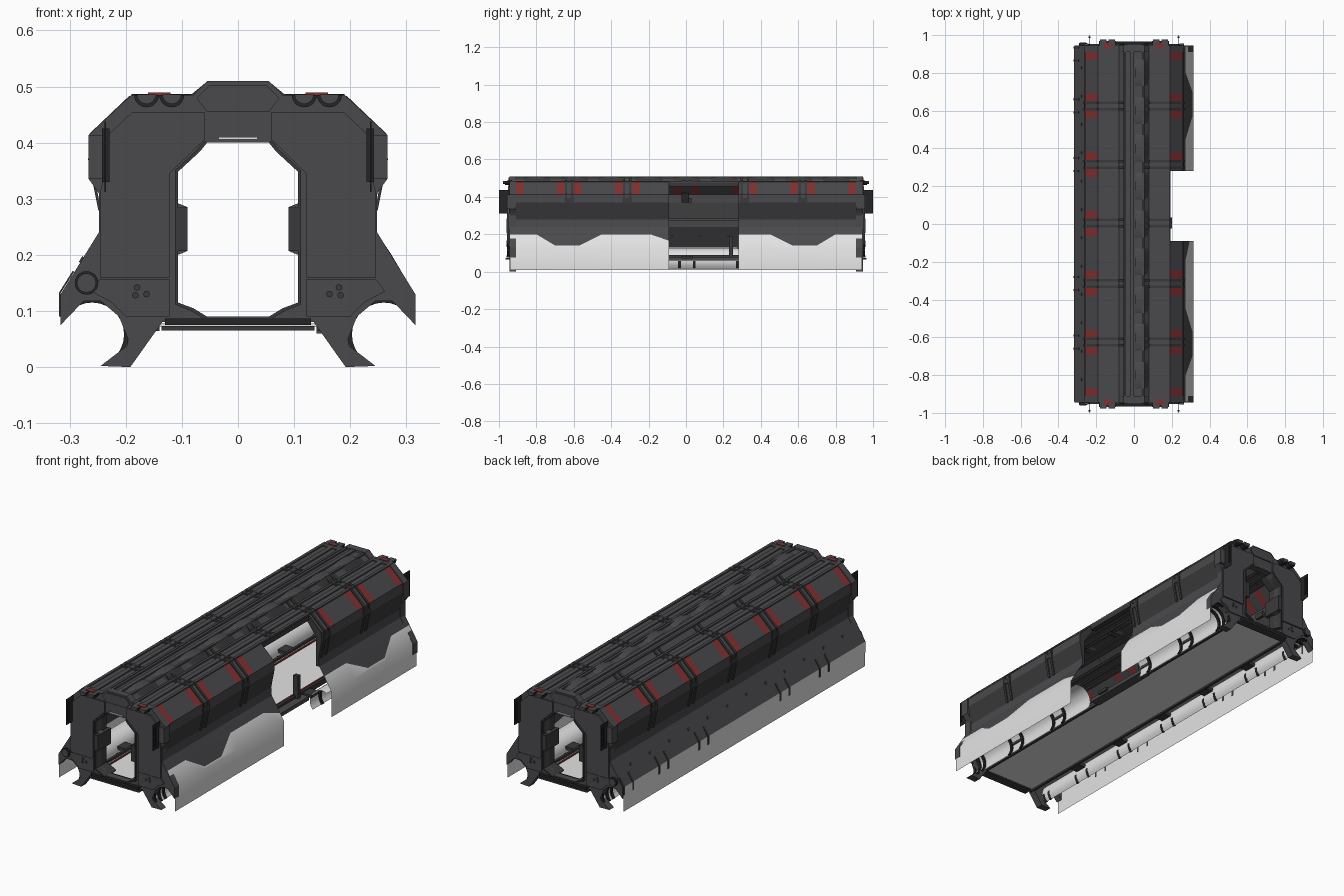
import bpy, bmesh, math
from mathutils import Vector

if "Cube" in bpy.data.objects:
    bpy.data.objects.remove(bpy.data.objects["Cube"])

def material(name, c):
    m = bpy.data.materials.new(name)
    m.diffuse_color = (*c, 1)
    m.use_nodes = True
    m.node_tree.nodes["Principled BSDF"].inputs["Base Color"].default_value = m.diffuse_color
    return m

DARK = material("dark grey metal", (0.068, 0.068, 0.074))
COAL = material("charcoal metal", (0.042, 0.042, 0.045))
BLACK = material("black trim", (0.018, 0.018, 0.019))
RED = material("dull red", (0.23, 0.03, 0.03))
LIGHT = material("light grey panel", (0.77, 0.77, 0.77))

def finish(name, bm, mats, smooth=False):
    me = bpy.data.meshes.new(name)
    bm.to_mesh(me)
    bm.free()
    for m in mats:
        me.materials.append(m)
    ob = bpy.data.objects.new(name, me)
    bpy.context.collection.objects.link(ob)
    if smooth:
        for p in me.polygons:
            p.use_smooth = True
    return ob

def sheet(name, rows, mats, pick=None, thick=0, smooth=False):
    """Grid of quads through rows of points; pick(i, j) gives the material slot."""
    bm = bmesh.new()
    vs = [[bm.verts.new(p) for p in r] for r in rows]
    for i in range(len(rows) - 1):
        for j in range(len(rows[0]) - 1):
            f = bm.faces.new((vs[i][j], vs[i + 1][j], vs[i + 1][j + 1], vs[i][j + 1]))
            f.material_index = pick(i, j) if pick else 0
    bm.normal_update()
    out = 0
    for f in bm.faces:
        c = f.calc_center_median()
        out += f.normal.dot(Vector((c.x, 0, c.z - 0.25))) * f.calc_area()
    if out < 0:
        bmesh.ops.reverse_faces(bm, faces=bm.faces[:])
    ob = finish(name, bm, mats, smooth)
    if thick:
        md = ob.modifiers.new("thickness", "SOLIDIFY")
        md.thickness, md.offset = thick, 1
    return ob

def strip(name, pts, ys, mats, pick=None, thick=0, smooth=False):
    return sheet(name, [[(x, y, z) for x, z in pts] for y in ys], mats, pick, thick, smooth)

def plate(name, pts, y0, y1, mat):
    """Front-view outline extruded along y."""
    bm = bmesh.new()
    f = bm.faces.new([bm.verts.new((x, y0, z)) for x, z in pts])
    r = bmesh.ops.extrude_face_region(bm, geom=[f])
    for v in r["geom"]:
        if isinstance(v, bmesh.types.BMVert):
            v.co.y = y1
    bmesh.ops.recalc_face_normals(bm, faces=bm.faces[:])
    return finish(name, bm, [mat])

def box(name, x0, x1, y0, y1, z0, z1, mat):
    return plate(name, [(x0, z0), (x1, z0), (x1, z1), (x0, z1)], y0, y1, mat)

def disc(name, x, z, r, y0, y1, mat, n=20, turn=2.0):
    """Cylinder along y; turn=1 keeps only the lower half."""
    k1 = n if turn == 2 else n + 1
    return plate(name, [(x + r * math.cos(math.pi + turn * math.pi * k / n),
                         z + r * math.sin(math.pi + turn * math.pi * k / n)) for k in range(k1)], y0, y1, mat)

def side(pts, s):
    return [(s * x, z) for x, z in pts]

END, G0, G1 = 0.94, -0.09, 0.28            # body end, side doorway limits
SEAMS = [-0.625, -0.315, 0.005, 0.315, 0.625]
STRIPES = [-0.89, -0.67, -0.58, -0.36, -0.265, -0.045, 0.05, 0.27, 0.36, 0.58, 0.67, 0.89]
SPANS = {-1: [(-END, END)], 1: [(-END, G0), (G1, END)]}
SLOPE = [(0.19, 0.48), (0.26, 0.414)]
WALL = [(0.26, 0.414), (0.262, 0.37), (0.244, 0.28), (0.247, 0.24)]
ROOF = [(-0.19, 0.48), (-0.08, 0.48), (-0.055, 0.5), (0.055, 0.5), (0.08, 0.48), (0.19, 0.48)]

# roof shell and its lengthwise ridges
strip("roof_shell", ROOF, [-END, END], [DARK])
for s in (-1, 1):
    for x, w in ((0.09, 0.006), (0.135, 0.012), (0.183, 0.007)):
        box("roof_ridge", s * x - w, s * x + w, -END, END, 0.474, 0.486, DARK)
    box("roof_crest_rail", s * 0.048 - 0.006, s * 0.048 + 0.006, -END, END, 0.495, 0.508, DARK)
box("roof_spine", -0.02, 0.0, -END, END, 0.495, 0.508, DARK)

# curved roof hatches between the spine and the right-hand rail
for k in range(9):
    cy = -0.8 + 0.2 * k
    arc = [(cy + 0.085 * math.sin(a), 0.49 + 0.019 * math.cos(a))
           for a in [math.pi * (t / 8 - 0.5) for t in range(9)]]
    sheet("roof_hatch", [[(x, y, z) for y, z in arc] for x in (0.004, 0.056)], [DARK], smooth=True)
    sheet("hatch_cheek", [[(0.056, y, z) for y, z in arc], [(0.077, y, 0.482) for y, z in arc]], [COAL])

# flared right skirt lower edge: (y, z) for the dark part, mirrored about y = 0
DIP = [(0.94, 0.2), (0.8, 0.2), (0.7, 0.14), (0.57, 0.14), (0.45, 0.2), (0.28, 0.2)]
EDGE = {-1: [(-y, z) for y, z in DIP] + [(-0.19, 0.2), (G0, 0.165)], 1: DIP}

for s in (-1, 1):
    for y0, y1 in SPANS[s]:
        # sloped shoulder, with red bands cut into it
        red = [t for t in STRIPES if y0 < t - 0.02 and t + 0.02 < y1]
        ys = [y0] + [t + d for t in red for d in (-0.02, 0.02)] + [y1]
        strip("shoulder", side(SLOPE, s), ys, [DARK, RED], lambda i, j: i % 2)
        strip("side_wall", side(WALL, s), [y0, y1], [DARK, COAL], lambda i, j: 1 if j == 1 else 0)
        # lower service trough
        a = [math.radians(115 - 155 * k / 12) for k in range(13)]
        tr = [(-0.26 + 0.065 * math.cos(t), 0.06 + 0.065 * math.sin(t)) for t in a]
        strip("service_trough", side(tr, -s), [y0, y1], [LIGHT], smooth=True)
        # trough clamps, paired at each seam and bunched at the ends
        clamps = [t + d for t in SEAMS for d in (-0.04, 0.04)]
        clamps += [e * v for e in (-1, 1) for v in (0.935, 0.9, 0.865)]
        for c in clamps:
            if y0 - 0.01 <= c - 0.008 and c + 0.008 <= y1 + 0.01:
                strip("trough_clamp", [(-s * x, z - 0.002) for x, z in tr],
                      [c - 0.007, c + 0.007], [BLACK], thick=0.008)
        # shoulder straps in pairs at the seams, between the red bands
        for t in SEAMS:
            for d in (-0.017, 0.017):
                if y0 < t + d - 0.01 and t + d + 0.01 < y1:
                    strip("shoulder_strap", side(SLOPE + WALL[1:3], s),
                          [t + d - 0.006, t + d + 0.006], [COAL], thick=0.005)
            if y0 < t - 0.03 and t + 0.03 < y1:
                box("wall_bracket", s * 0.25, s * 0.266, t - 0.025, t + 0.025, 0.37, 0.395, COAL)

# left skirt: dark slope above a light vertical panel
strip("left_skirt", [(-0.247, 0.24), (-0.317, 0.13), (-0.317, 0.01)], [-END, END],
      [DARK, LIGHT], lambda i, j: j)
for t in (-0.625, -0.315, 0.315, 0.625, 0.9):
    for d in (-0.035, 0.035):
        strip("skirt_strap", [(-0.292, 0.17), (-0.316, 0.132), (-0.316, 0.09)],
              [t + d - 0.006, t + d + 0.006], [COAL], thick=0.003)
for k in range(12):
    y = -0.83 + 0.15 * k
    strip("skirt_stud", [(-0.275, 0.196), (-0.281, 0.186)], [y, y + 0.014], [COAL], thick=0.003)

# right skirt: dark flared upper part with dips, light lower panel, open at the doorway
for e in EDGE.values():
    rows = []
    for y, z in e:
        x = 0.25 + (0.24 - z) * 0.591
        rows.append([(0.247, y, 0.24), (x, y, z), (0.314, y, 0.13), (0.314, y, 0.01)])
    sheet("right_skirt", rows, [DARK, LIGHT], lambda i, j: min(j, 1), smooth=True)

# roof straps across the top at each seam
for t in SEAMS:
    for d in (-0.017, 0.017):
        for s in (-1, 1):
            strip("roof_strap", side(ROOF[3:], s), [t + d - 0.006, t + d + 0.006], [COAL], thick=0.007)

# doorway surround on the right side
box("doorway_header", 0.165, 0.192, G0, G1, 0.455, 0.478, COAL)
box("doorway_post", 0.14, 0.165, 0.23, 0.25, 0.06, 0.19, COAL)
box("doorway_sill", 0.14, 0.19, G0, G1, 0.06, 0.078, DARK)
for y in (G0 - 0.012, G1):
    plate("doorway_jamb", [(0.192, 0.477), (0.257, 0.413), (0.26, 0.37), (0.243, 0.28), (0.247, 0.24),
                           (0.23, 0.24), (0.23, 0.38), (0.18, 0.45)], y, y + 0.012, COAL)

# left inner wall details seen through the doorway
box("inner_wall_hatch", -0.24, -0.222, -0.025, 0.015, 0.37, 0.42, BLACK)
box("inner_wall_rail", -0.243, -0.235, -END, END, 0.27, 0.285, DARK)

# floor with red edge lines and side beams
box("floor", -0.14, 0.14, -END, END, 0.072, 0.078, LIGHT)
for s in (-1, 1):
    box("floor_edge_line", s * 0.122, s * 0.13, -0.91, 0.91, 0.078, 0.083, RED)
    box("floor_beam", s * 0.14, s * 0.152, -END, END, 0.064, 0.09, COAL)
    for t in SEAMS:
        box("floor_clip", s * 0.15, s * 0.2, t - 0.03, t + 0.03, 0.07, 0.085, COAL)

# end portals: half outline mirrored in x, repeated at both ends
OUTER = [(0, 0.51), (0.055, 0.51), (0.08, 0.485), (0.19, 0.485), (0.266, 0.414), (0.266, 0.335), (0.248, 0.31),
         (0.248, 0.24), (0.316, 0.13), (0.316, 0.075), (0.275, 0.118), (0.245, 0.118), (0.212, 0.09),
         (0.196, 0.05), (0.198, 0.038), (0.245, 0.002), (0.192, 0.0), (0.135, 0.08), (0, 0.08)]
INNER = [(0, 0.09), (0.055, 0.09), (0.08, 0.105), (0.107, 0.115), (0.107, 0.2), (0.092, 0.206),
         (0.09, 0.285), (0.107, 0.292), (0.107, 0.348), (0.068, 0.384), (0.055, 0.4), (0, 0.4)]
PANEL = [(0.06, 0.455), (0.188, 0.455), (0.238, 0.408), (0.238, 0.345), (0.246, 0.31), (0.246, 0.16),
         (0.122, 0.16), (0.122, 0.345), (0.06, 0.405)]
FOOT = [(0.122, 0.157), (0.246, 0.157), (0.262, 0.135), (0.225, 0.115), (0.2, 0.09), (0.122, 0.09)]
TRIM = [(0.055, 0.4), (0.068, 0.384), (0.107, 0.348), (0.107, 0.115), (0.08, 0.105), (0.055, 0.09)]
for e in (-1, 1):
    for s in (-1, 1):
        plate("end_portal", side(OUTER + INNER, s), e * 0.91, e * 0.945, DARK)
        plate("portal_panel", side(PANEL, s), e * 0.94, e * 0.953, DARK)
        plate("portal_foot_panel", side(FOOT, s), e * 0.94, e * 0.95, DARK)
        # opening trim, running a short way into the tunnel
        strip("opening_trim", side(TRIM, s), [e * 0.87, e * 0.958], [COAL], thick=0.006)
        box("opening_pad", s * 0.09, s * 0.112, e * 0.86, e * 0.96, 0.207, 0.284, COAL)
        # half-round pipe ends hanging under the roof edge
        for x in (0.118, 0.163):
            disc("pipe_rim", s * x, 0.485, 0.022, e * 0.93, e * 0.968, BLACK, turn=1)
            disc("pipe_end", s * x, 0.486, 0.017, e * 0.93, e * 0.978, DARK, turn=1)
        box("portal_red_mark", s * 0.12, s * 0.16, e * 0.93, e * 0.955, 0.48, 0.489, RED)
        # coupling blades projecting from the ends
        box("coupling_blade", s * 0.235, s * 0.238, e * 0.94, e * 1.0, 0.312, 0.438, BLACK)
        box("coupling_lip", s * 0.229, s * 0.242, e * 0.985, e * 0.993, 0.33, 0.425, BLACK)
        box("coupling_base", s * 0.24, s * 0.266, e * 0.93, e * 0.956, 0.335, 0.414, DARK)
        for x, z in ((0.163, 0.13), (0.18, 0.142), (0.183, 0.128)):
            disc("portal_bolt", s * x, z, 0.006, e * 0.94, e * 0.954, COAL, 8)
    disc("cable_socket_rim", -0.27, 0.15, 0.021, e * 0.93, e * 0.957, BLACK)
    disc("cable_socket", -0.27, 0.15, 0.017, e * 0.93, e * 0.96, DARK)
    box("portal_threshold", -0.13, 0.13, e * 0.9, e * 0.96, 0.075, 0.087, BLACK)
    box("portal_step", -0.136, 0.136, e * 0.92, e * 0.965, 0.065, 0.073, COAL)
    box("portal_lamp_slot", -0.035, 0.035, e * 0.943, e * 0.953, 0.406, 0.41, LIGHT)
    plate("portal_crest", [(-0.05, 0.503), (0.05, 0.503), (0.074, 0.479), (0.055, 0.455), (-0.055, 0.455),
                           (-0.074, 0.479)], e * 0.94, e * 0.95, DARK)
